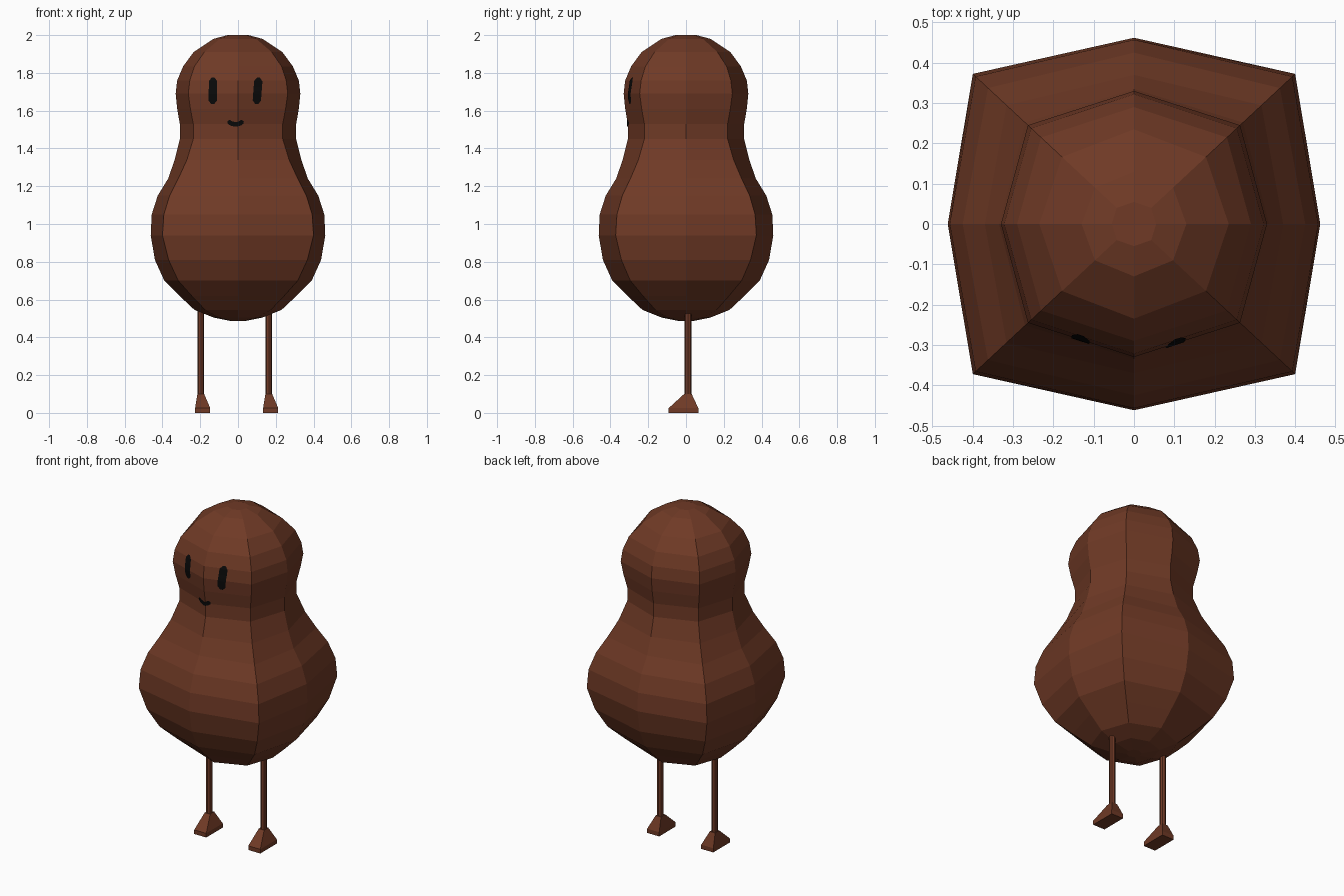
import bpy
import bmesh
from mathutils import Vector
from mathutils.bvhtree import BVHTree

cube = bpy.data.objects.get("Cube")
if cube:
    bpy.data.objects.remove(cube)


def material(name, rgb):
    m = bpy.data.materials.new(name)
    m.use_nodes = True
    m.diffuse_color = (*rgb, 1)
    m.node_tree.nodes["Principled BSDF"].inputs["Base Color"].default_value = (*rgb, 1)
    return m


brown = material("brown", (0.16, 0.042, 0.019))
black = material("black", (0.003, 0.003, 0.003))


def finish(bm, name, mat, recalc=True):
    if recalc:
        bmesh.ops.recalc_face_normals(bm, faces=bm.faces)
    mesh = bpy.data.meshes.new(name)
    bm.to_mesh(mesh)
    mesh.materials.append(mat)
    obj = bpy.data.objects.new(name, mesh)
    bpy.context.collection.objects.link(obj)
    return obj


def loft(bm, rings):
    """Skin a stack of equal-sized point rings and cap both ends."""
    loops = [[bm.verts.new(p) for p in ring] for ring in rings]
    n = len(loops[0])
    for a, b in zip(loops, loops[1:]):
        for i in range(n):
            j = (i + 1) % n
            bm.faces.new((a[i], a[j], b[j], b[i]))
    bm.faces.new(loops[0][::-1])
    bm.faces.new(loops[-1])


# Pear-shaped body: height, radius on the axes, half width at the corners
PROFILE = [
    (0.487, 0.04, 0.03), (0.505, 0.13, 0.1), (0.545, 0.23, 0.17),
    (0.62, 0.31, 0.24), (0.70, 0.39, 0.31), (0.81, 0.44, 0.36),
    (0.94, 0.462, 0.392), (1.05, 0.457, 0.385), (1.15, 0.425, 0.355),
    (1.24, 0.37, 0.31), (1.34, 0.335, 0.265), (1.45, 0.308, 0.232),
    (1.53, 0.308, 0.232), (1.61, 0.322, 0.247), (1.69, 0.33, 0.258),
    (1.76, 0.322, 0.25), (1.835, 0.29, 0.226), (1.91, 0.235, 0.175),
    (1.98, 0.13, 0.095), (2.0, 0.055, 0.042),
]


def body_ring(z, r, c):
    x, y = c * 1.02, c * 0.95
    return [(r, 0, z), (x, y, z), (0, r, z), (-x, y, z),
            (-r, 0, z), (-x, -y, z), (0, -r, z), (x, -y, z)]


body_bm = bmesh.new()
loft(body_bm, [body_ring(*p) for p in PROFILE])
finish(body_bm, "body", brown)
surface = BVHTree.FromBMesh(body_bm)


# Thin legs and wedge feet
def rect(x0, x1, y0, y1, z):
    return [(x0, y0, z), (x1, y0, z), (x1, y1, z), (x0, y1, z)]


for side, x in (("right", -0.197), ("left", 0.163)):
    bm = bmesh.new()
    bmesh.ops.create_cone(bm, cap_ends=True, segments=8, radius1=0.018, radius2=0.018,
                          depth=0.48)
    bmesh.ops.translate(bm, verts=bm.verts, vec=(x, 0.01, 0.33))
    finish(bm, side + "_leg", brown)
    bm = bmesh.new()
    loft(bm, [rect(x - 0.03, x + 0.05, -0.092, 0.065, 0),
              rect(x - 0.03, x + 0.05, -0.092, 0.065, 0.025),
              rect(x - 0.018, x + 0.018, -0.01, 0.03, 0.1)])
    finish(bm, side + "_foot", brown)


# Painted face strokes, laid on the front of the body
def stroke(name, path, half):
    """Round-ended ribbon along an x, z path, dropped onto the body."""
    pts = [Vector(p) for p in path]
    fine = [a.lerp(b, k / 8) for a, b in zip(pts, pts[1:]) for k in range(8)] + [pts[-1]]
    bm = bmesh.new()
    rows = []
    for i, p in enumerate(fine):
        d = (fine[min(i + 1, len(fine) - 1)] - fine[max(i - 1, 0)]).normalized()
        gap = min((p - pts[0]).length, (p - pts[-1]).length)
        t = min(gap / half, 1)
        w = half * max(0.35, (1 - (1 - t) ** 2) ** 0.5)
        row = []
        for s in (-1, 0, 1):
            q = p + Vector((-d.y, d.x)) * w * s
            hit = surface.ray_cast(Vector((q.x, -2, q.y)), Vector((0, 1, 0)))[0]
            row.append(bm.verts.new(hit - Vector((0, 0.004, 0))))
        rows.append(row)
    for a, b in zip(rows, rows[1:]):
        for k in (0, 1):
            bm.faces.new((a[k], a[k + 1], b[k + 1], b[k]))
    bm.normal_update()
    if sum(f.normal.y for f in bm.faces) > 0:
        bmesh.ops.reverse_faces(bm, faces=bm.faces)
    finish(bm, name, black, recalc=False)


stroke("right_eye", [(-0.134, 1.635), (-0.132, 1.775)], 0.022)
stroke("left_eye", [(0.098, 1.635), (0.109, 1.775)], 0.022)
stroke("mouth", [(-0.054, 1.545), (-0.036, 1.532), (-0.012, 1.527),
                 (0.01, 1.532), (0.028, 1.545)], 0.012)
body_bm.free()
